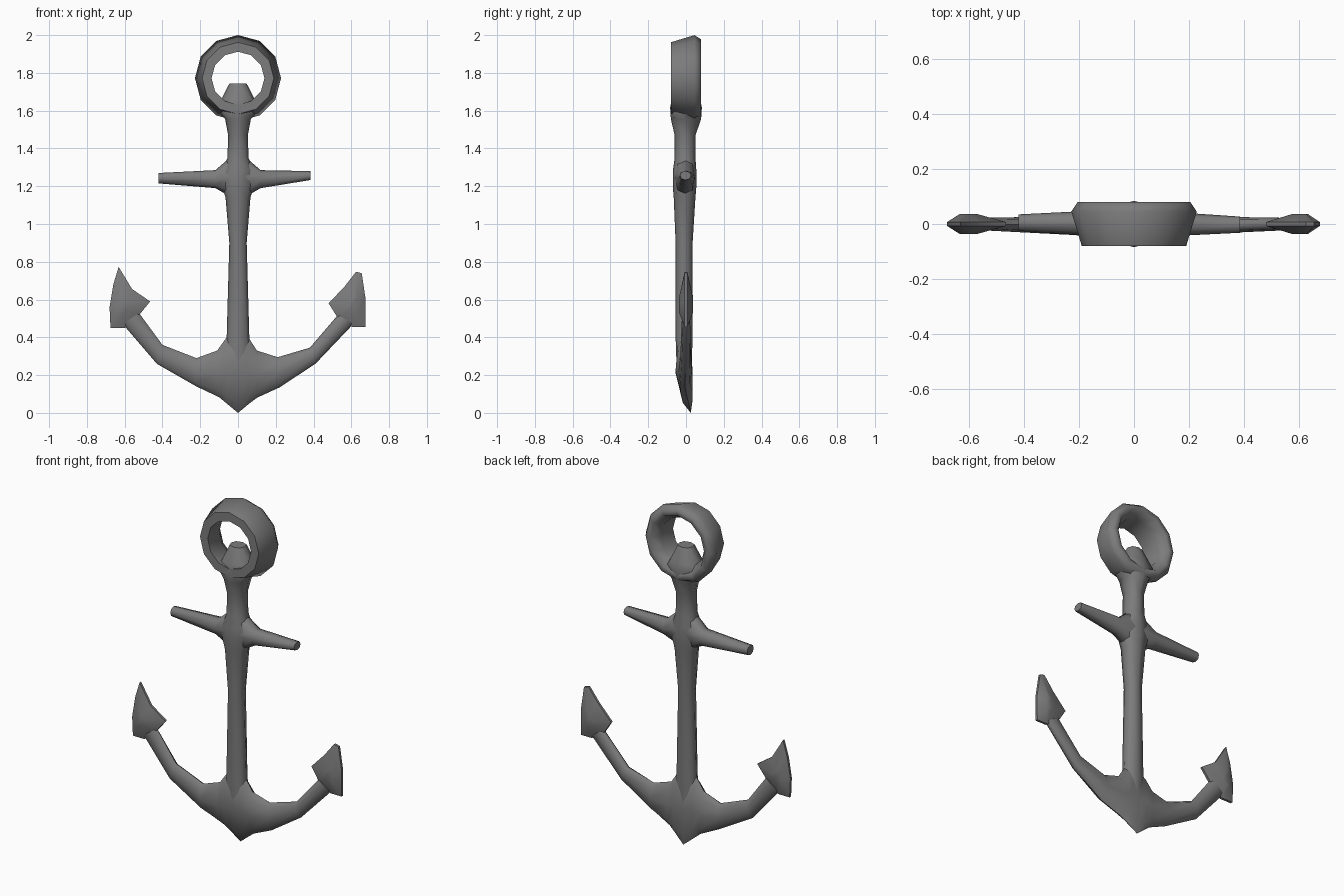
import bpy, bmesh, math
from mathutils import Vector

if "Cube" in bpy.data.objects:
    bpy.data.objects.remove(bpy.data.objects["Cube"])

iron = bpy.data.materials.new("dark_iron")
iron.diffuse_color = (0.2, 0.2, 0.2, 1)
iron.use_nodes = True
iron.node_tree.nodes["Principled BSDF"].inputs["Base Color"].default_value = iron.diffuse_color


def skin(name, rings, closed=False, angle=62):
    """Join equal-sized point rings into one surface."""
    bm = bmesh.new()
    loops = [[bm.verts.new(p) for p in ring] for ring in rings]
    n = len(loops[0])
    pairs = list(zip(loops, loops[1:]))
    if closed:
        pairs.append((loops[-1], loops[0]))
    else:
        bm.faces.new(loops[0])
        bm.faces.new(loops[-1])
    for a, b in pairs:
        for i in range(n):
            j = (i + 1) % n
            bm.faces.new((a[i], a[j], b[j], b[i]))
    bmesh.ops.recalc_face_normals(bm, faces=bm.faces)
    mesh = bpy.data.meshes.new(name)
    bm.to_mesh(mesh)
    bm.free()
    mesh.materials.append(iron)
    obj = bpy.data.objects.new(name, mesh)
    bpy.context.collection.objects.link(obj)
    bpy.ops.object.select_all(action='DESELECT')
    obj.select_set(True)
    bpy.context.view_layer.objects.active = obj
    bpy.ops.object.shade_smooth_by_angle(angle=math.radians(angle))
    return obj


def section(lo, hi, y0, y1, n=8, lean=0.0):
    """Rounded cross-section between two (x, z) points, spanning y0..y1."""
    mid, half = (y0 + y1) / 2, (y1 - y0) / 2
    soft = lambda v: math.copysign(abs(v) ** 0.85, v) if abs(v) > 1e-6 else 0.0
    pts = []
    for i in range(n):
        a = 2 * math.pi * i / n
        c, s = soft(math.cos(a)), soft(math.sin(a))
        t = (1 + c) / 2
        y = min(y1, mid + half * s + lean * max(0, -c))
        pts.append(Vector((lo[0] + (hi[0] - lo[0]) * t, y,
                           lo[1] + (hi[1] - lo[1]) * t)))
    return pts


# Shank, flaring at the top into a knob inside the ring: z, half width, y0, y1
shank = [(1.745, .045, -.04, .04), (1.66, .088, -.075, .075),
         (1.615, .12, -.084, .084), (1.555, .068, -.08, .08),
         (1.47, .052, -.06, .05),
         (1.35, .056, -.06, .05), (1.28, .085, -.07, .055),
         (1.20, .085, -.07, .055), (1.14, .066, -.065, .05),
         (0.90, .046, -.055, .035), (0.40, .06, -.055, .035),
         (0.25, .08, -.05, .03)]
skin("shank", [section((-w, z), (w, z), a, b) for z, w, a, b in shank])

# Crossbar: x, bottom z, top z, y0, y1
bar = [(-.42, 1.215, 1.27, -.025, .035), (-.12, 1.19, 1.285, -.045, .05),
       (-.05, 1.15, 1.345, -.06, .048), (.05, 1.15, 1.345, -.06, .048),
       (.12, 1.19, 1.285, -.045, .045), (.385, 1.233, 1.28, -.032, .027)]
skin("crossbar", [section((x, a), (x, b), c, d) for x, a, b, c, d in bar])

# Curved arms and pointed crown: lower point, upper point, y0, y1, lean
arms = [((-.61, .47), (-.525, .53), -.022, .022, 0),
        ((-.43, .26), (-.40, .36), -.03, .025, 0),
        ((-.22, .14), (-.22, .29), -.04, .03, 0),
        ((-.10, .083), (-.11, .33), -.05, .034, .015),
        ((-.06, .05), (-.06, .40), -.055, .035, .025),
        ((0, 0), (0, .42), -.055, .033, .036),
        ((.06, .05), (.055, .40), -.055, .035, .025),
        ((.10, .08), (.10, .33), -.05, .034, .015),
        ((.22, .135), (.21, .295), -.04, .03, 0),
        ((.41, .26), (.38, .345), -.03, .025, 0),
        ((.61, .47), (.53, .52), -.022, .022, 0)]
skin("arms", [section(lo, hi, a, b, lean=k) for lo, hi, a, b, k in arms])


# Flukes: thin outline rising to a thicker middle
def fluke(name, outline, centre):
    rings = []
    for y, scale in ((-.036, .3), (-.007, 1), (.007, 1), (.036, .3)):
        rings.append([(centre[0] + (x - centre[0]) * scale, y,
                       centre[1] + (z - centre[1]) * scale)
                      for x, z in outline])
    skin(name, rings, angle=50)


fluke("fluke_right", [(.605, .455), (.675, .455), (.676, .6), (.655, .74),
                      (.625, .747), (.565, .67), (.48, .58), (.53, .5)],
      (.615, .56))
fluke("fluke_left", [(-.60, .45), (-.675, .45), (-.68, .56), (-.66, .68),
                     (-.632, .773), (-.56, .655), (-.465, .59), (-.53, .51)],
      (-.615, .56))

# Ring: flat front, flared outside and rounded back (radius, y)
profile = [(.14, -.08), (.19, -.08), (.228, .045), (.205, .08),
           (.175, .08), (.142, .03)]
rings = []
for i in range(12):
    a = 2 * math.pi * i / 12
    rings.append([(r * math.sin(a), y, 1.772 + r * math.cos(a))
                  for r, y in profile])
skin("top_ring", rings, closed=True)
